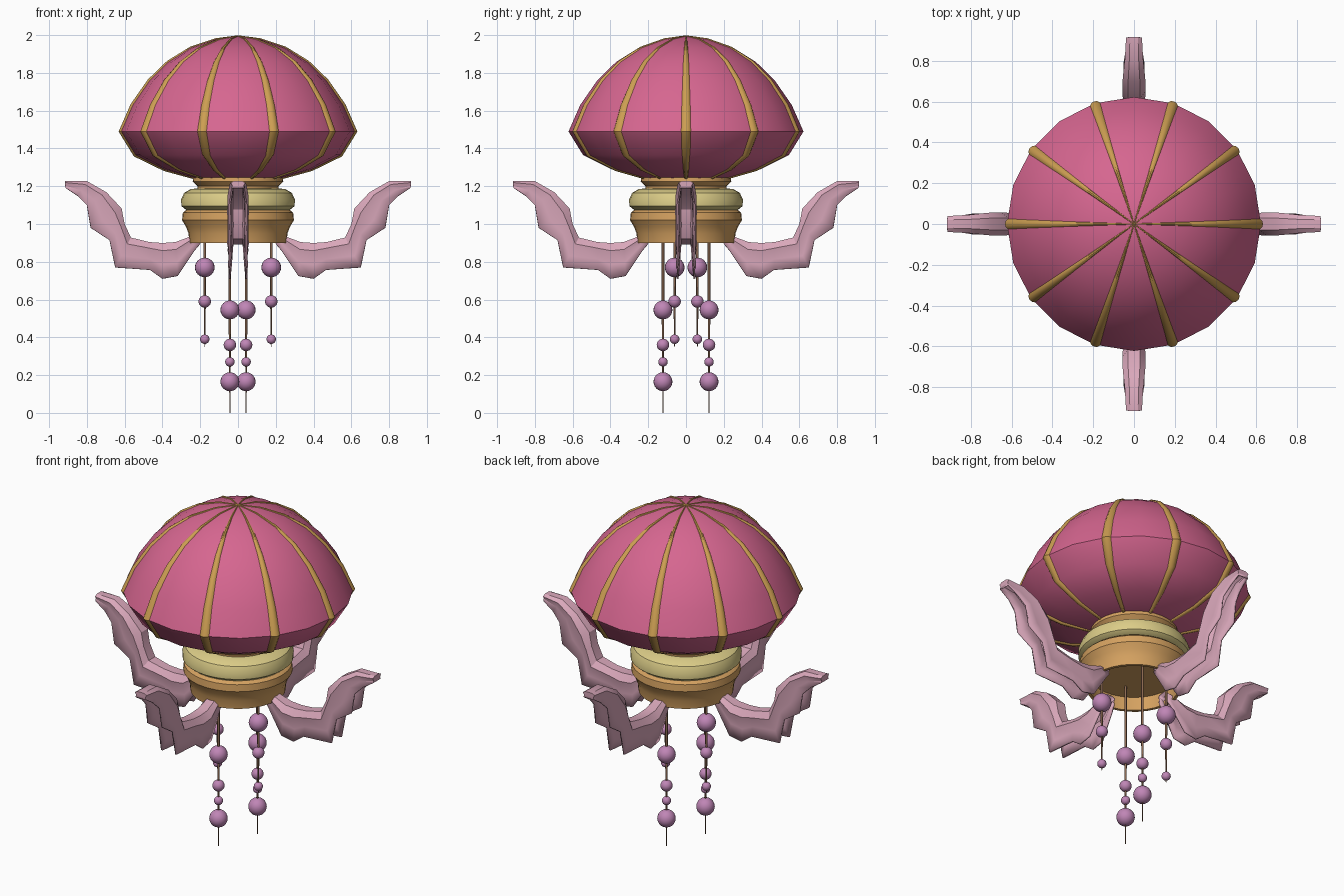
import bpy, bmesh, math
from mathutils import Matrix, Vector

if "Cube" in bpy.data.objects:
    bpy.data.objects.remove(bpy.data.objects["Cube"])


def material(name, r, g, b):
    lin = [((c / 255 + 0.055) / 1.055) ** 2.4 for c in (r, g, b)]
    m = bpy.data.materials.new(name)
    m.diffuse_color = (*lin, 1)
    m.use_nodes = True
    m.node_tree.nodes["Principled BSDF"].inputs["Base Color"].default_value = m.diffuse_color
    return m


ROSE = material("rose canopy", 214, 102, 144)
GOLD = material("gold rib", 204, 158, 82)
ORANGE = material("amber collar", 212, 161, 96)
CREAM = material("cream ring", 220, 205, 136)
PINK = material("pale pink frill", 218, 168, 187)
MAUVE = material("mauve bead", 192, 134, 182)
BROWN = material("brown string", 140, 105, 82)


def finish(name, bm, mat, angle=35):
    bmesh.ops.remove_doubles(bm, verts=bm.verts, dist=1e-5)
    bmesh.ops.recalc_face_normals(bm, faces=bm.faces)
    me = bpy.data.meshes.new(name)
    bm.to_mesh(me)
    bm.free()
    me.materials.append(mat)
    ob = bpy.data.objects.new(name, me)
    bpy.context.collection.objects.link(ob)
    bpy.ops.object.select_all(action='DESELECT')
    ob.select_set(True)
    bpy.context.view_layer.objects.active = ob
    bpy.ops.object.shade_smooth_by_angle(angle=math.radians(angle))
    return ob


def loft(bm, rows, closed=False):
    rows = [[bm.verts.new(p) for p in row] for row in rows]
    n = len(rows[0])
    for a, b in zip(rows, rows[1:]):
        for i in range(n if closed else n - 1):
            j = (i + 1) % n
            bm.faces.new((a[i], a[j], b[j], b[i]))
    return rows


def lathe(name, profile, sides, mat, angle=35):
    bm = bmesh.new()
    rows = [[(r * math.cos(2 * math.pi * i / sides),
              r * math.sin(2 * math.pi * i / sides), z) for i in range(sides)]
            for r, z in profile]
    loft(bm, rows, True)
    bmesh.ops.dissolve_degenerate(bm, edges=bm.edges, dist=1e-6)
    return finish(name, bm, mat, angle)


# Canopy: twenty-sided dome with a sharp rim crease
dome = [(0, 1.995), (0.12, 1.978), (0.25, 1.933), (0.37, 1.858), (0.47, 1.76),
        (0.56, 1.63), (0.622, 1.49), (0.545, 1.365), (0.39, 1.288), (0.22, 1.24)]
lathe("canopy", dome + [(0, 1.24)], 20, ROSE)

# Ten tapered ribs lying on the canopy corners
bm = bmesh.new()
for k in range(10):
    rot = Matrix.Rotation(k * math.pi / 5, 3, 'Z')
    rows = []
    for i, (r, z) in enumerate(dome):
        p, q = dome[max(i - 1, 0)], dome[min(i + 1, len(dome) - 1)]
        n = Vector((p[1] - q[1], 0, q[0] - p[0])).normalized()
        if i == 0:
            n = Vector((0, 0, 1))
        w = 0.003 + 0.036 * r
        lift = 0.004 + 0.006 * r / 0.62
        c = Vector((r, 0, z))
        rows.append([rot @ (c + n * h + Vector((0, s * w, 0)))
                     for s, h in ((-1, -0.004), (-0.6, lift * 0.6), (0, lift),
                                  (0.6, lift * 0.6), (1, -0.004))])
    loft(bm, rows)
finish("canopy_ribs", bm, GOLD)

# Neck, cream ring and hollow lower collar
lathe("neck", [(0.22, 1.255), (0.237, 1.245), (0.24, 1.225), (0.215, 1.2),
               (0.21, 1.16)], 32, ORANGE)
lathe("cream_ring", [(0.2, 1.19), (0.25, 1.185), (0.285, 1.165), (0.301, 1.13),
                     (0.3, 1.095), (0.275, 1.075), (0.2, 1.07)], 32, CREAM)
lathe("collar", [(0.2, 1.085), (0.27, 1.078), (0.292, 1.06), (0.296, 1.02),
                 (0.275, 0.985), (0.262, 0.95), (0.257, 0.9), (0.24, 0.9),
                 (0.24, 0.98), (0, 0.98)], 32, ORANGE)

# Frilly arms: (upper x, upper z, lower x, lower z, width factor)
arm = [(0.20, 0.94, 0.20, 0.895, 0.6), (0.25, 0.93, 0.23, 0.86, 0.8),
       (0.33, 0.90, 0.32, 0.725, 1), (0.40, 0.895, 0.40, 0.71, 1),
       (0.47, 0.90, 0.465, 0.757, 0.95), (0.57, 0.925, 0.65, 0.77, 1.05),
       (0.605, 1.00, 0.68, 0.915, 1), (0.62, 1.08, 0.78, 0.98, 1.05),
       (0.70, 1.165, 0.80, 1.10, 1), (0.80, 1.222, 0.85, 1.15, 0.8),
       (0.912, 1.225, 0.912, 1.19, 0.7)]
section = [(1, 0.045), (0.6, 0.037), (0.2, 0.05), (0, 0.027)]
for k, side in enumerate(("right", "back", "left", "front")):
    rot = Matrix.Rotation(k * math.pi / 2, 3, 'Z')
    bm = bmesh.new()
    rows = []
    for ux, uz, lx, lz, f in arm:
        half = [(ux + (lx - ux) * t, w * f, uz + (lz - uz) * t) for t, w in section]
        row = half + [(x, -y, z) for x, y, z in reversed(half)]
        rows.append([rot @ Vector(p) for p in row])
    ends = loft(bm, rows)
    bm.faces.new(ends[-1])
    ob = finish("frill_arm_" + side, bm, PINK, 30)
    solid = ob.modifiers.new("thickness", 'SOLIDIFY')
    solid.thickness = 0.01
    solid.offset = 0

# Hanging strings with beads: two long and two short
long_beads = [(0.545, 0.05), (0.36, 0.033), (0.27, 0.025), (0.165, 0.05)]
short_beads = [(0.77, 0.052), (0.59, 0.033), (0.39, 0.025)]
for name, x, y, end, beads in (("long", 0.043, 0.122, 0, long_beads),
                               ("short", 0.176, -0.06, 0.35, short_beads)):
    for s, tag in ((1, "a"), (-1, "b")):
        bm = bmesh.new()
        rings = [(0.98, 0.007), (beads[0][0], 0.007), (beads[-1][0], 0.004), (end, 0.002)]
        loft(bm, [[(s * x + r * math.cos(a * math.pi / 4),
                    s * y + r * math.sin(a * math.pi / 4), z) for a in range(8)]
                  for z, r in rings], True)
        finish(f"{name}_string_{tag}", bm, BROWN, 60)
        bm = bmesh.new()
        for z, r in beads:
            bmesh.ops.create_uvsphere(bm, u_segments=20, v_segments=12, radius=r,
                                      matrix=Matrix.Translation((s * x, s * y, z)))
        finish(f"{name}_beads_{tag}", bm, MAUVE, 60)
